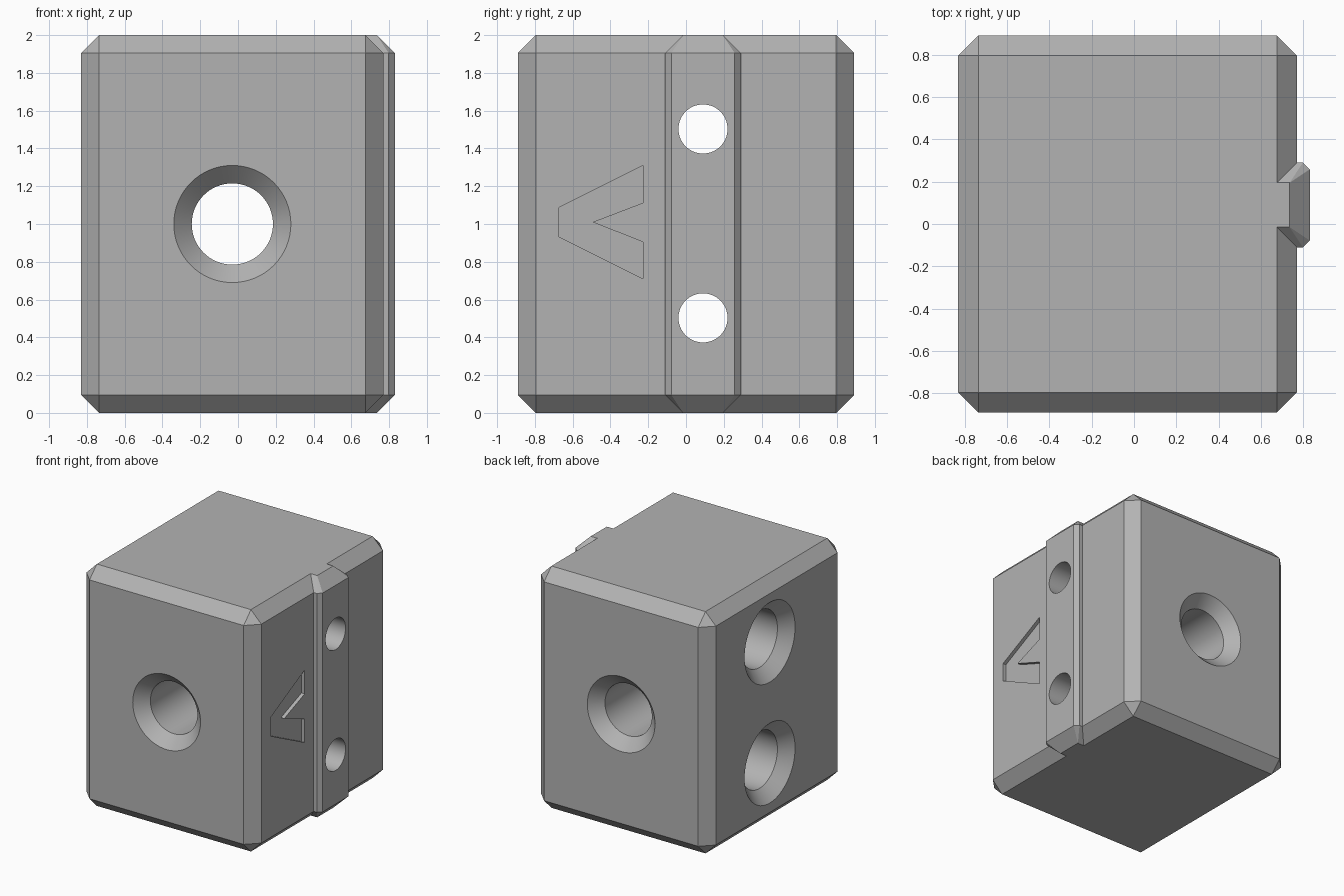
import bpy, bmesh, math
from mathutils import Vector

cube = bpy.data.objects.get("Cube")
if cube:
    bpy.data.objects.remove(cube, do_unlink=True)

GREY = (0.45, 0.45, 0.45, 1.0)
mat = bpy.data.materials.new("plain grey")
mat.use_nodes = True
mat.diffuse_color = GREY
mat.node_tree.nodes["Principled BSDF"].inputs["Base Color"].default_value = GREY

HEIGHT, CHAMFER = 2.0, 0.095


def finish(name, bm):
    bmesh.ops.recalc_face_normals(bm, faces=bm.faces)
    mesh = bpy.data.meshes.new(name)
    bm.to_mesh(mesh)
    bm.free()
    mesh.materials.append(mat)
    ob = bpy.data.objects.new(name, mesh)
    bpy.context.collection.objects.link(ob)
    return ob


def chamfered_block(name, outline, end_rect):
    """Upright prism with sloped ends that shrink to a smaller rectangle."""
    x0, x1, y0, y1 = end_rect
    ends = [(x0, y0), (x1, y0), (x1, y1), (x0, y1)]
    bm = bmesh.new()
    for points, inset in ((outline, CHAMFER), (ends, 0)):
        for z in (inset, HEIGHT - inset):
            for x, y in points:
                bm.verts.new((x, y, z))
    bmesh.ops.convex_hull(bm, input=bm.verts)
    bmesh.ops.dissolve_limit(bm, angle_limit=0.01, verts=bm.verts, edges=bm.edges)
    return finish(name, bm)


def lathe_cutter(name, rings, place, sides=64):
    """Stepped round cutter; place(along, u, v) maps it onto its axis."""
    bm = bmesh.new()
    loops = []
    for along, radius in rings:
        loops.append([bm.verts.new(place(along, radius * math.cos(a), radius * math.sin(a)))
                      for a in (math.tau * i / sides for i in range(sides))])
    for low, high in zip(loops, loops[1:]):
        for i in range(sides):
            j = (i + 1) % sides
            bm.faces.new((low[i], low[j], high[j], high[i]))
    bm.faces.new(loops[0])
    bm.faces.new(loops[-1])
    return finish(name, bm)


def apply_boolean(target, tool, operation):
    mod = target.modifiers.new(operation.lower(), 'BOOLEAN')
    mod.operation, mod.object, mod.solver = operation, tool, 'EXACT'
    bpy.ops.object.select_all(action='DESELECT')
    target.select_set(True)
    bpy.context.view_layer.objects.active = target
    bpy.ops.object.modifier_apply(modifier=mod.name)
    bpy.data.objects.remove(tool, do_unlink=True)


# Main body, chamfered on every edge
L, R, D, C = -0.83, 0.77, 0.89, CHAMFER
half = [(L, D - C), (L + C, D), (R - C, D), (R, D - C)]
body = chamfered_block("block_body", half + [(x, -y) for x, y in half],
                       (L + C, R - C, C - D, D - C))

# Vertical rail on the +x side
MID, W, OUT, EDGE, BACK = 0.09, 0.2, 0.83, 0.032, 0.6
profile = [(BACK, W), (OUT - EDGE, W), (OUT, W - EDGE)]
rail = chamfered_block("side_rail",
                       [(x, MID + s * y) for s in (1, -1) for x, y in profile],
                       (BACK, OUT - C, MID - W + C, MID + W - C))
apply_boolean(body, rail, 'UNION')

# Central through hole, countersunk at both ends
rings = [(-0.94, 0.36), (-0.795, 0.215), (0.795, 0.215), (0.94, 0.36)]
apply_boolean(body, lathe_cutter("centre_hole_cutter", rings,
              lambda t, u, v: (u - 0.03, t, v + 1.0)), 'DIFFERENCE')

# Two counterbored screw holes through the rail
rings = [(-0.88, 0.38), (-0.735, 0.235), (0.2, 0.235), (0.2, 0.13), (0.95, 0.13)]
for z in (0.503, 1.503):
    apply_boolean(body, lathe_cutter("screw_hole_cutter", rings,
                  lambda t, u, v: (t, MID + u, z + v)), 'DIFFERENCE')

# Shallow chevron notch pointing to the front
chevron = [(-0.228, 1.31), (-0.672, 1.087), (-0.672, 0.932), (-0.228, 0.71),
           (-0.228, 0.905), (-0.495, 1.01), (-0.228, 1.112)]
bm = bmesh.new()
face = bm.faces.new([bm.verts.new((R - 0.03, y, z)) for y, z in chevron])
extruded = bmesh.ops.extrude_face_region(bm, geom=[face], use_keep_orig=True)
bmesh.ops.translate(bm, vec=Vector((0.1, 0, 0)),
                    verts=[g for g in extruded["geom"] if isinstance(g, bmesh.types.BMVert)])
apply_boolean(body, finish("chevron_cutter", bm), 'DIFFERENCE')

# Smooth hole walls, crisp edges
body.select_set(True)
bpy.context.view_layer.objects.active = body
bpy.ops.object.shade_smooth_by_angle(angle=math.radians(25))
